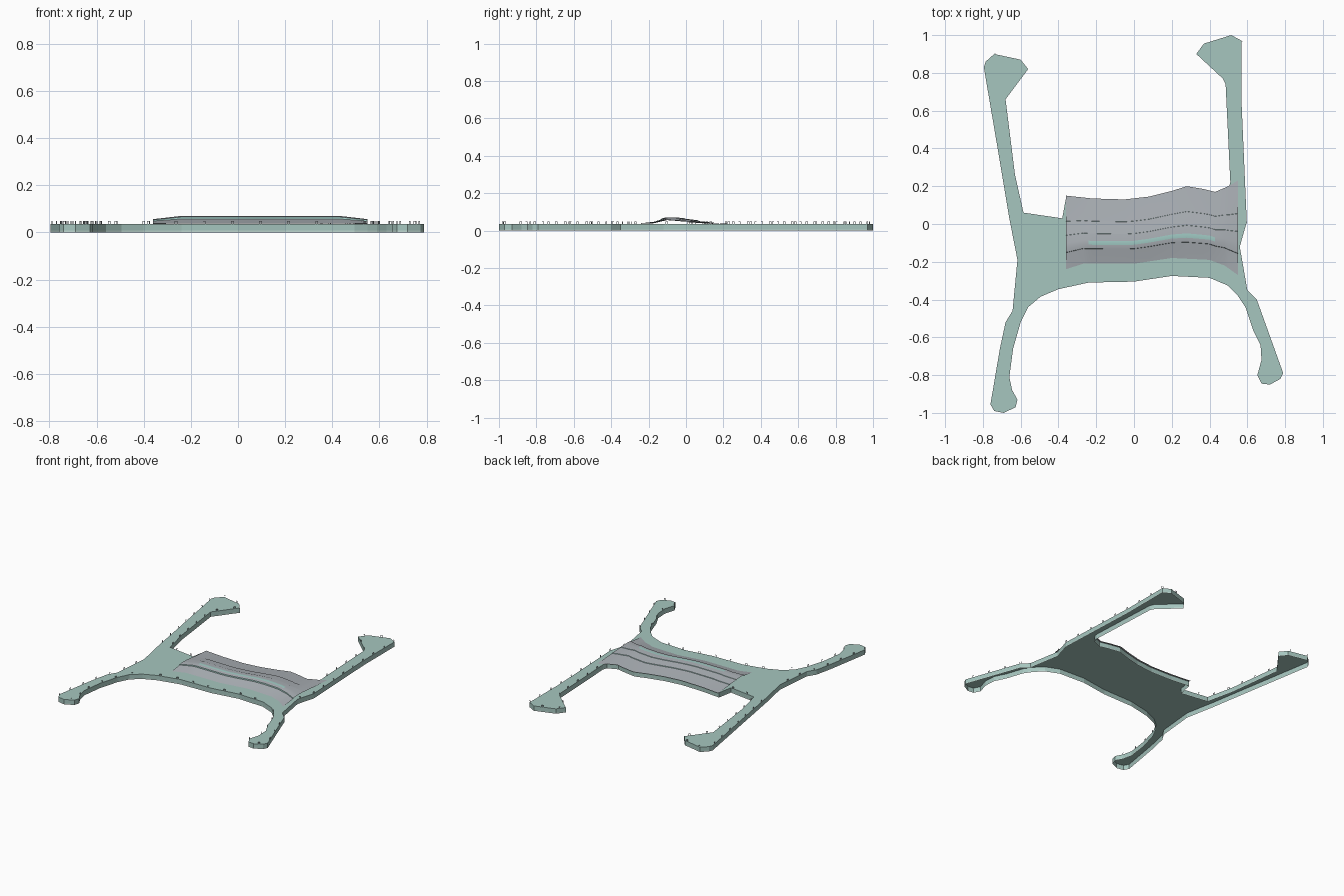
import bpy
import bmesh
from mathutils import Vector

default_cube = bpy.data.objects.get("Cube")
if default_cube:
    bpy.data.objects.remove(default_cube, do_unlink=True)

DECK_Z = 0.035


def make_material(name, rgb):
    material = bpy.data.materials.new(name)
    material.use_nodes = True
    colour = (*rgb, 1)
    material.diffuse_color = colour
    shader = next(n for n in material.node_tree.nodes if n.type == "BSDF_PRINCIPLED")
    shader.inputs["Base Color"].default_value = colour
    return material


def make_object(name, bm, materials):
    mesh = bpy.data.meshes.new(name)
    bm.to_mesh(mesh)
    bm.free()
    for material in materials:
        mesh.materials.append(material)
    obj = bpy.data.objects.new(name, mesh)
    bpy.context.collection.objects.link(obj)
    return obj


def interpolate(points, x):
    """Read the height of a polyline at x."""
    for (xa, ya), (xb, yb) in zip(points, points[1:]):
        if x <= xb:
            return ya + (yb - ya) * (x - xa) / (xb - xa)
    return points[-1][1]


def add_bar(bm, corner, along, inward, length, bottom, top):
    """Add a thin box that runs along the deck edge."""
    depth = inward * .002
    ring = [corner, corner + along * length, corner + along * length + depth,
            corner + depth]
    low = [bm.verts.new((*p, bottom)) for p in ring]
    high = [bm.verts.new((*p, top)) for p in ring]
    bm.faces.new(high)
    bm.faces.new(low[::-1])
    for k in range(4):
        n = (k + 1) % 4
        bm.faces.new((low[k], low[n], high[n], high[k]))


sage = make_material("sage green", (0.38, 0.565, 0.52))
pale = make_material("pale mint", (0.52, 0.68, 0.63))
grey = make_material("roof grey", (0.41, 0.44, 0.47))
teal = make_material("skylight teal", (0.36, 0.60, 0.56))

# Wavy long edges of the roof, left to right in x
roof_back = [(-.36, .15), (-.22, .135), (-.05, .13), (.08, .145), (.2, .175),
             (.28, .2), (.37, .185), (.43, .17), (.5, .2), (.55, .23)]
roof_front = [(-.36, -.24), (-.27, -.21), (0, -.21), (.2, -.18),
              (.4, -.19), (.48, -.22), (.55, -.27)]

# Deck outline, clockwise seen from above, one run per limb
back_right_pier = [(-.66, .03), (-.71, .33), (-.795, .83), (-.785, .86), (-.74, .9),
                   (-.6, .87), (-.56, .82), (-.68, .66), (-.63, .26), (-.585, .06),
                   (-.38, .03)]
deck_back = [(x, y - .012) for x, y in roof_back[:-1]]
back_left_pier = [(.51, .22), (.485, .74), (.47, .77), (.33, .9), (.37, .955),
                  (.515, 1), (.57, .97), (.57, .63), (.597, .01), (.56, -.12)]
front_left_pier = [(.6, -.35), (.65, -.4), (.79, -.79), (.775, -.82), (.72, -.85),
                   (.675, -.845), (.653, -.8), (.675, -.72), (.67, -.64),
                   (.63, -.56), (.59, -.44), (.55, -.38), (.495, -.325)]
deck_front = [(.4, -.285), (.2, -.275), (0, -.305), (-.24, -.31), (-.4, -.345)]
front_right_pier = [(-.495, -.385), (-.56, -.44), (-.6, -.52), (-.64, -.66),
                    (-.66, -.81), (-.645, -.88), (-.617, -.93), (-.627, -.97),
                    (-.69, -1), (-.74, -.99), (-.76, -.955), (-.71, -.66),
                    (-.68, -.52), (-.643, -.46), (-.617, -.19)]
outline = (back_right_pier + deck_back + back_left_pier
           + front_left_pier + deck_front + front_right_pier)
outline.reverse()

# Deck: flat top with a skirt and a pale base band, open underneath
bm = bmesh.new()
rings = [[bm.verts.new((x, y, z)) for x, y in outline] for z in (DECK_Z, .007, 0)]
bm.faces.new(rings[0])
for band, (upper, lower) in enumerate(zip(rings, rings[1:])):
    for i in range(len(outline)):
        j = (i + 1) % len(outline)
        face = bm.faces.new((upper[i], lower[i], lower[j], upper[j]))
        face.material_index = band
make_object("deck", bm, [sage, pale])

# Edge hoops: two thin posts and a bar, spaced along the deck edges
bm = bmesh.new()
SPACING = 0.12
HOOP_TOP = DECK_Z + .012
for run in (back_right_pier, back_left_pier, front_left_pier, deck_front,
            front_right_pier):
    travelled = SPACING / 2
    for a, b in zip(run, run[1:]):
        start, end = Vector(a), Vector(b)
        length = (end - start).length
        along = (end - start) / length
        inward = Vector((along.y, -along.x))
        while travelled < length:
            corner = start + along * travelled
            for offset in (0, .01):
                add_bar(bm, corner + along * offset, along, inward, .002,
                        DECK_Z, HOOP_TOP)
            add_bar(bm, corner, along, inward, .012, HOOP_TOP, HOOP_TOP + .002)
            travelled += SPACING
        travelled -= length
bmesh.ops.recalc_face_normals(bm, faces=bm.faces)
make_object("edge_hoops", bm, [grey])

# Roof: stepped cross-section lofted between the two wavy edges
section = [(0, .037), (.18, .044), (.347, .051), (.35, .055), (.45, .06),
           (.537, .064), (.54, .067), (.65, .07), (.71, .07), (.77, .065),
           (.774, .057), (.9, .046), (1, .038)]
end_drop = [(-.36, .6), (-.24, 1), (.43, 1), (.55, .6)]
stations = sorted({x for x, _ in roof_back + roof_front + end_drop})
bm = bmesh.new()
columns = []
for x in stations:
    back, front = interpolate(roof_back, x), interpolate(roof_front, x)
    rise = interpolate(end_drop, x)
    columns.append([bm.verts.new((x, back + (front - back) * t,
                                  DECK_Z + (z - DECK_Z) * rise)) for t, z in section])
for x, a, b in zip(stations, columns, columns[1:]):
    for k, ((ta, za), (tb, zb)) in enumerate(zip(section, section[1:])):
        face = bm.faces.new((a[k], a[k + 1], b[k + 1], b[k]))
        # Glazing fills the narrow steps and the flat crown between the ends
        on_crown = za == zb and -.25 < x < .42
        face.material_index = int(on_crown or tb - ta < .01)
roof = make_object("stepped_roof", bm, [grey, teal])

bpy.ops.object.select_all(action="DESELECT")
roof.select_set(True)
bpy.context.view_layer.objects.active = roof
bpy.ops.object.shade_smooth_by_angle(angle=0.35)
